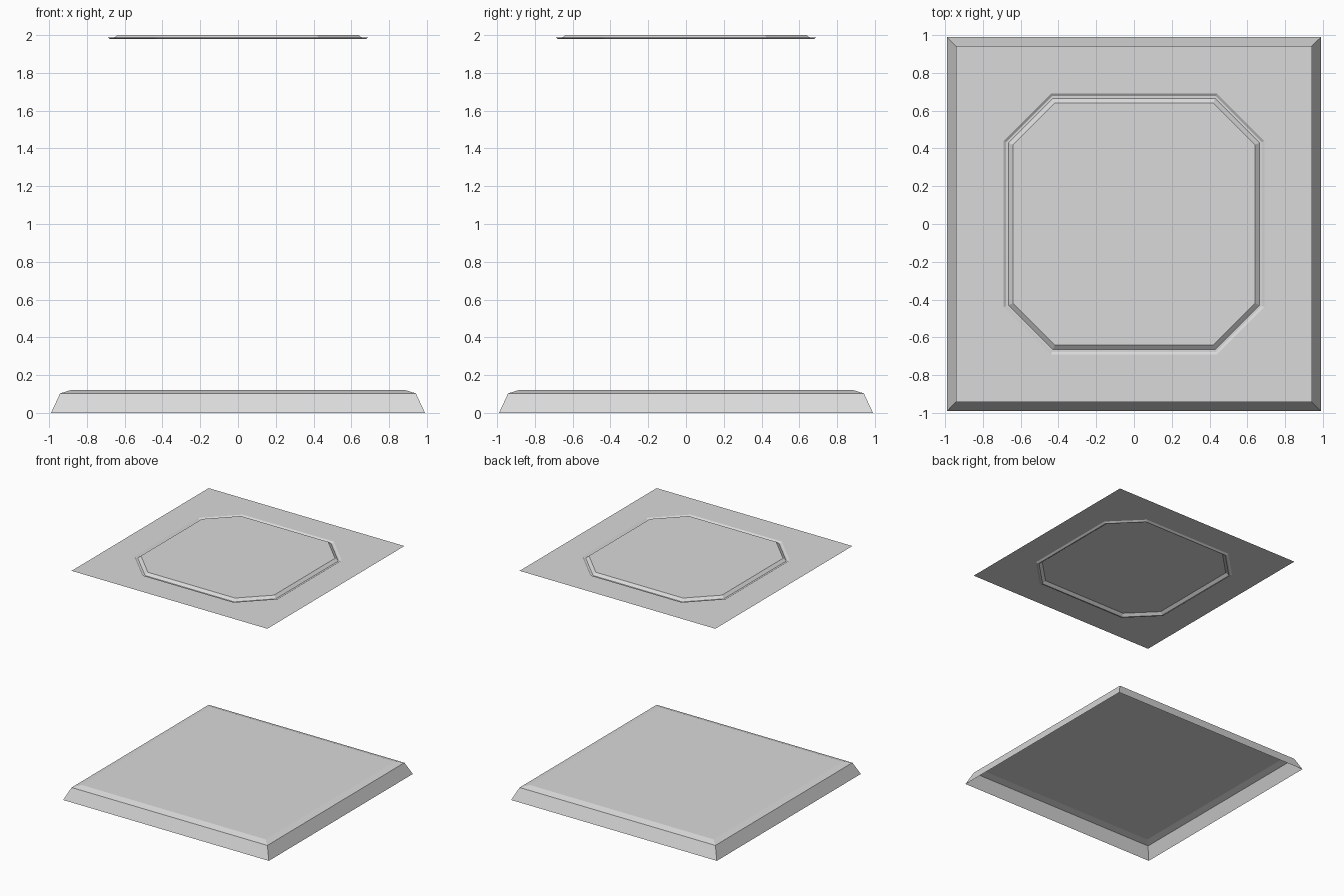
import bpy
import bmesh

default_cube = bpy.data.objects.get("Cube")
if default_cube:
    bpy.data.objects.remove(default_cube, do_unlink=True)

# One plain light grey for everything
grey = bpy.data.materials.new("light grey")
grey.use_nodes = True
GREY = (0.7, 0.7, 0.7, 1)
grey.diffuse_color = GREY
grey.node_tree.nodes["Principled BSDF"].inputs["Base Color"].default_value = GREY


def corner_cut_ring(bm, half, corner, z):
    """Square of the given half width, its corners cut off beyond 'corner'."""
    h, c = half, corner
    outline = [(h, -c), (h, c), (c, h), (-c, h),
               (-h, c), (-h, -c), (-c, -h), (c, -h)]
    return [bm.verts.new((x, y, z)) for x, y in outline]


def lofted_sheet(name, sections):
    """Open-bottomed shell through the sections, capped at the last one."""
    bm = bmesh.new()
    rings = [corner_cut_ring(bm, *s) for s in sections]
    for a, b in zip(rings, rings[1:]):
        for i in range(len(a)):
            j = (i + 1) % len(a)
            bm.faces.new((a[i], a[j], b[j], b[i]))
    bm.faces.new(rings[-1])
    # Uncut corners have doubled points: weld them
    bmesh.ops.remove_doubles(bm, verts=bm.verts[:], dist=0.0001)
    mesh = bpy.data.meshes.new(name)
    bm.to_mesh(mesh)
    bm.free()
    mesh.materials.append(grey)
    obj = bpy.data.objects.new(name, mesh)
    bpy.context.collection.objects.link(obj)
    return obj


# Floor slab: sloping sides, shallow bevel, flat top, open underneath
lofted_sheet("floor_slab", [
    (0.99, 0.99, 0.0),
    (0.942, 0.942, 0.103),
    (0.887, 0.887, 0.12),
])

# Ceiling sheet: flat square, eight-sided groove, raised middle panel
RIM, RIM_CORNER = 0.69, 0.44
groove = [(0.0, 1.988), (0.013, 1.979), (0.025, 1.979), (0.05, 2.0)]
lofted_sheet("ceiling_panel", [(0.942, 0.942, 1.988)] + [
    (RIM - inset, RIM_CORNER - 0.414 * inset, z) for inset, z in groove
])
